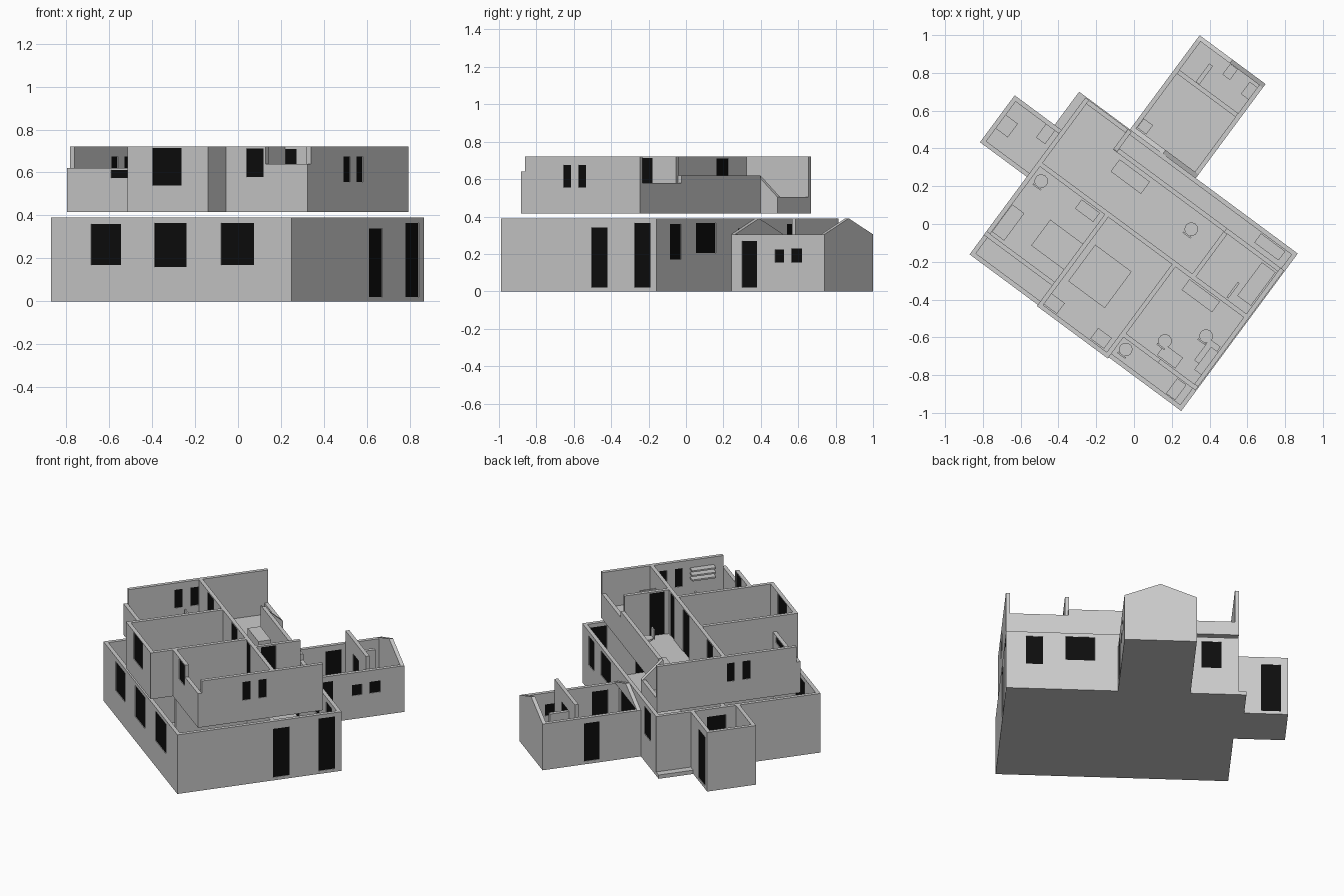
import bpy, bmesh, math
from mathutils import Matrix, Vector

ROT = Matrix.Rotation(math.radians(-36.5), 4, 'Z')   # house sits turned on its plot
black = bpy.data.materials.new("dark_glass")
black.diffuse_color = (0.004, 0.004, 0.004, 1)
T = 0.024                                            # wall thickness


def finish(name, bm, mat=None):
    bmesh.ops.recalc_face_normals(bm, faces=bm.faces)
    bm.transform(ROT)
    me = bpy.data.meshes.new(name)
    bm.to_mesh(me)
    bm.free()
    if mat:
        me.materials.append(mat)
    ob = bpy.data.objects.new(name, me)
    bpy.context.collection.objects.link(ob)
    return ob


def add_box(bm, u0, u1, v0, v1, z0, z1):
    m = Matrix.Translation(((u0 + u1) / 2, (v0 + v1) / 2, (z0 + z1) / 2))
    bmesh.ops.create_cube(bm, size=1, matrix=m @ Matrix.Diagonal((u1 - u0, v1 - v0, z1 - z0, 1)))


def box(name, *dims, mat=None):
    bm = bmesh.new()
    add_box(bm, *dims)
    return finish(name, bm, mat)


def prism(name, pts, depth):
    """Extrude a planar outline along the depth vector."""
    bm = bmesh.new()
    f = bm.faces.new([bm.verts.new(p) for p in pts])
    r = bmesh.ops.extrude_face_region(bm, geom=[f])
    vs = [g for g in r['geom'] if isinstance(g, bmesh.types.BMVert)]
    bmesh.ops.translate(bm, verts=vs, vec=Vector(depth))
    return finish(name, bm)


def wall(name, axis, p, a, b, z0, z1, holes=()):
    """Wall along u or v from a to b, starting at p on the other axis,
    with (start, end, bottom, top) openings that hold dark panes."""
    bm, panes = bmesh.new(), bmesh.new()

    def put(target, s, e, lo, hi, inset=0.0):
        if e - s < 1e-4 or hi - lo < 1e-4:
            return
        q0, q1 = p + inset, p + T - inset
        add_box(target, *((s, e, q0, q1) if axis == 'u' else (q0, q1, s, e)), lo, hi)

    cur = a
    for s, e, lo, hi in sorted(holes):
        put(bm, cur, s, z0, z1)
        put(bm, s, e, z0, lo)
        put(bm, s, e, hi, z1)
        put(panes, s, e, lo, hi, 0.004)
        cur = e
    put(bm, cur, b, z0, z1)
    finish(name, bm)
    if holes:
        finish(name + "_panes", panes, black)
    else:
        panes.free()


def chair(name, u, v, z):
    bm = bmesh.new()
    for r, h, c in ((0.036, 0.012, 0.06), (0.007, 0.05, 0.03), (0.026, 0.008, 0.004)):
        bmesh.ops.create_cone(bm, cap_ends=True, segments=14, radius1=r, radius2=r, depth=h,
                              matrix=Matrix.Translation((u, v, z + c)))
    add_box(bm, u - 0.026, u + 0.026, v - 0.042, v - 0.033, z + 0.06, z + 0.12)
    finish(name, bm)


# ---------- ground storey ----------
G = 0.39
box("ground_floor", -0.604, 0.79, -0.647, 0.39, 0, 0.02)
box("outbuilding_floor", -0.315, 0.119, 0.39, 1.01, 0, 0.02)
box("porch_floor", -0.913, -0.604, -0.137, 0.172, 0, 0.02)
box("back_step", -0.65, -0.604, 0.172, 0.39, 0, 0.025)
wall("ground_front_wall", 'u', -0.647, -0.604, 0.79, 0, G,
     [(-0.373, -0.199, 0.17, 0.36), (-0.006, 0.18, 0.16, 0.365), (0.379, 0.572, 0.17, 0.365)])
wall("ground_right_wall", 'v', 0.79 - T, -0.647 + T, 0.39 - T, 0, G,
     [(-0.043, 0.062, 0.02, 0.34), (0.243, 0.348, 0.02, 0.365)])
wall("ground_back_wall", 'u', 0.39 - T, -0.604, 0.79, 0, G,
     [(0.57, 0.67, 0.17, 0.36), (0.259, 0.435, 0.205, 0.365),
      (-0.2, 0.06, 0.02, 0.335), (-0.50, -0.38, 0.18, 0.36)])
wall("ground_left_wall", 'v', -0.604, -0.647 + T, 0.39 - T, 0, G, [(-0.05, 0.07, 0.02, 0.34)])
wall("ground_spine_wall", 'u', -0.052, -0.58, 0.766, 0.02, G)
for i, u in enumerate((-0.16, 0.3)):
    wall(f"ground_cross_wall_{i}", 'v', u, -0.5, -0.052, 0.02, G)

# ---------- porch ----------
wall("porch_back_wall", 'u', 0.172 - T, -0.913, -0.604, 0, G, [(-0.87, -0.75, 0.02, 0.34)])
wall("porch_front_wall", 'u', -0.137, -0.913, -0.604, 0, G)
wall("porch_left_wall", 'v', -0.913, -0.137 + T, 0.172 - T, 0, G)

# ---------- gabled outbuilding ----------
E = 0.305
wall("outbuilding_right_wall", 'v', 0.119 - T, 0.39, 1.01 - T, 0, E,
     [(0.461, 0.561, 0.02, 0.27), (0.679, 0.741, 0.155, 0.225), (0.791, 0.859, 0.155, 0.23)])
wall("outbuilding_left_wall", 'v', -0.315, 0.39, 1.01 - T, 0, E, [(0.65, 0.75, 0.02, 0.27)])
for n, v in (("back", 1.01), ("inner", 0.39 + T)):
    prism(f"outbuilding_{n}_gable",
          [(-0.315, v, 0 if n == "back" else 0.34), (0.119, v, 0 if n == "back" else 0.34),
           (0.119, v, E), (-0.098, v, G), (-0.315, v, E)] if n == "back" else
          [(0.119, v, E), (-0.098, v, G), (-0.315, v, E)], (0, -T, 0))
wall("outbuilding_partition", 'u', 0.775, -0.291, 0.095, 0.02, G, [(-0.15, -0.04, 0.02, 0.3)])
wall("outbuilding_short_wall", 'v', -0.185, 0.80, 0.92, 0.02, 0.30)

# ---------- upper storey, floating above ----------
B, F, H = 0.415, 0.43, 0.72
prism("upper_floor",
      [(-0.605, -0.52, B), (-0.155, -0.52, B), (-0.155, -0.655, B), (0.312, -0.655, B),
       (0.312, -0.515, B), (0.785, -0.515, B), (0.785, 0.275, B), (-0.3, 0.275, B),
       (-0.3, 0.385, B), (-0.605, 0.385, B)], (0, 0, F - B))
wall("upper_left_wall", 'v', -0.605, -0.52 + T, 0.385 - T, B, H,
     [(-0.205, -0.155, 0.555, 0.675), (-0.105, -0.055, 0.555, 0.675)])
wall("upper_right_wall", 'v', 0.785 - T, -0.515 + T, 0.275, B, H,
     [(-0.234, -0.184, 0.555, 0.675), (-0.134, -0.084, 0.555, 0.675)])
wall("upper_front_left_wall", 'u', -0.52, -0.605, -0.155, B, 0.62, [(-0.35, -0.21, 0.575, 0.612)])
wall("bay_front_wall", 'u', -0.655, -0.155, 0.312, B, H, [(-0.01, 0.157, 0.54, 0.715)])
wall("bay_left_wall", 'v', -0.155, -0.655 + T, -0.052, B, H)
wall("bay_right_wall", 'v', 0.312 - T, -0.655 + T, -0.052, B, H)
wall("upper_front_right_wall", 'u', -0.515, 0.312, 0.54, B, H, [(0.43, 0.53, 0.58, 0.712)])
wall("upper_front_low_wall", 'u', -0.515, 0.54, 0.785, B, 0.64)
wall("upper_back_wall", 'u', 0.275 - T, -0.3, 0.41, B, 0.62)
wall("upper_back_low_wall", 'u', 0.275 - T, 0.41, 0.761, B, 0.58)
wall("upper_back_left_wall", 'u', 0.385 - T, -0.605, -0.3, B, 0.505)
box("upper_left_wall_end", -0.605, -0.605 + T, 0.385 - T, 0.385, 0.505, H)
prism("sloped_end_wall", [(-0.3, 0.251, B), (-0.3, 0.385, B), (-0.3, 0.385, 0.505),
                          (-0.3, 0.255, 0.62), (-0.3, 0.251, 0.62)], (-T, 0, 0))
wall("upper_spine_wall", 'u', -0.052, -0.581, 0.761, F, H,
     [(-0.42, -0.31, F, 0.71), (0.03, 0.14, F, 0.71), (0.312, 0.378, F, 0.71)])
wall("upper_bathroom_wall", 'v', 0.405, -0.028, 0.251, F, H, [(0.0, 0.095, F, 0.712)])

# ---------- furniture: centre u, v, size u, v, base z, height ----------
for name, u, v, su, sv, z, h in (
        ("small_bed", -0.26, -0.33, 0.22, 0.17, F, 0.08),
        ("large_bed", 0.02, -0.33, 0.24, 0.24, F, 0.09),
        ("left_desk", -0.54, -0.39, 0.08, 0.18, F, 0.07),
        ("hall_cabinet", -0.165, 0.19, 0.2, 0.08, F, 0.08),
        ("landing_cabinet", -0.24, -0.09, 0.12, 0.06, F, 0.10),
        ("bay_cabinet_left", -0.09, -0.59, 0.09, 0.07, F, 0.08),
        ("bay_cabinet_right", 0.22, -0.59, 0.09, 0.07, F, 0.08),
        ("study_desk", 0.57, -0.45, 0.12, 0.07, F, 0.07),
        ("side_desk", 0.72, -0.32, 0.07, 0.14, F, 0.07),
        ("sofa", 0.51, -0.095, 0.2, 0.07, F, 0.06),
        ("bathtub", 0.71, 0.13, 0.09, 0.22, F, 0.06),
        ("shower_screen", 0.63, 0.03, 0.012, 0.1, F, 0.2),
        ("kitchen_counter", 0.70, -0.57, 0.06, 0.1, 0.02, 0.09),
        ("back_counter", 0.65, 0.33, 0.16, 0.06, 0.02, 0.09),
        ("porch_table", -0.85, 0.016, 0.08, 0.09, 0.02, 0.09),
        ("porch_bench", -0.66, 0.11, 0.06, 0.1, 0.02, 0.07),
        ("outbuilding_cabinet", -0.26, 0.45, 0.06, 0.06, 0.02, 0.11),
        ("washbasin", 0.07, 0.93, 0.05, 0.08, 0.02, 0.09),
        ("toilet", -0.07, 0.95, 0.05, 0.07, 0.02, 0.06)):
    box(name, u - su / 2, u + su / 2, v - sv / 2, v + sv / 2, z, z + h)
for i in range(3):
    box(f"wall_shelf_{i}", 0.715, 0.761, -0.43, -0.28, 0.6 + 0.03 * i, 0.61 + 0.03 * i)

# ---------- chairs ----------
for i, (u, v, z) in enumerate(((0.36, -0.56, 0.02), (0.50, -0.40, F), (0.66, -0.25, F),
                               (0.26, 0.158, F), (-0.53, -0.11, F))):
    chair(f"chair_{i}", u, v, z)
